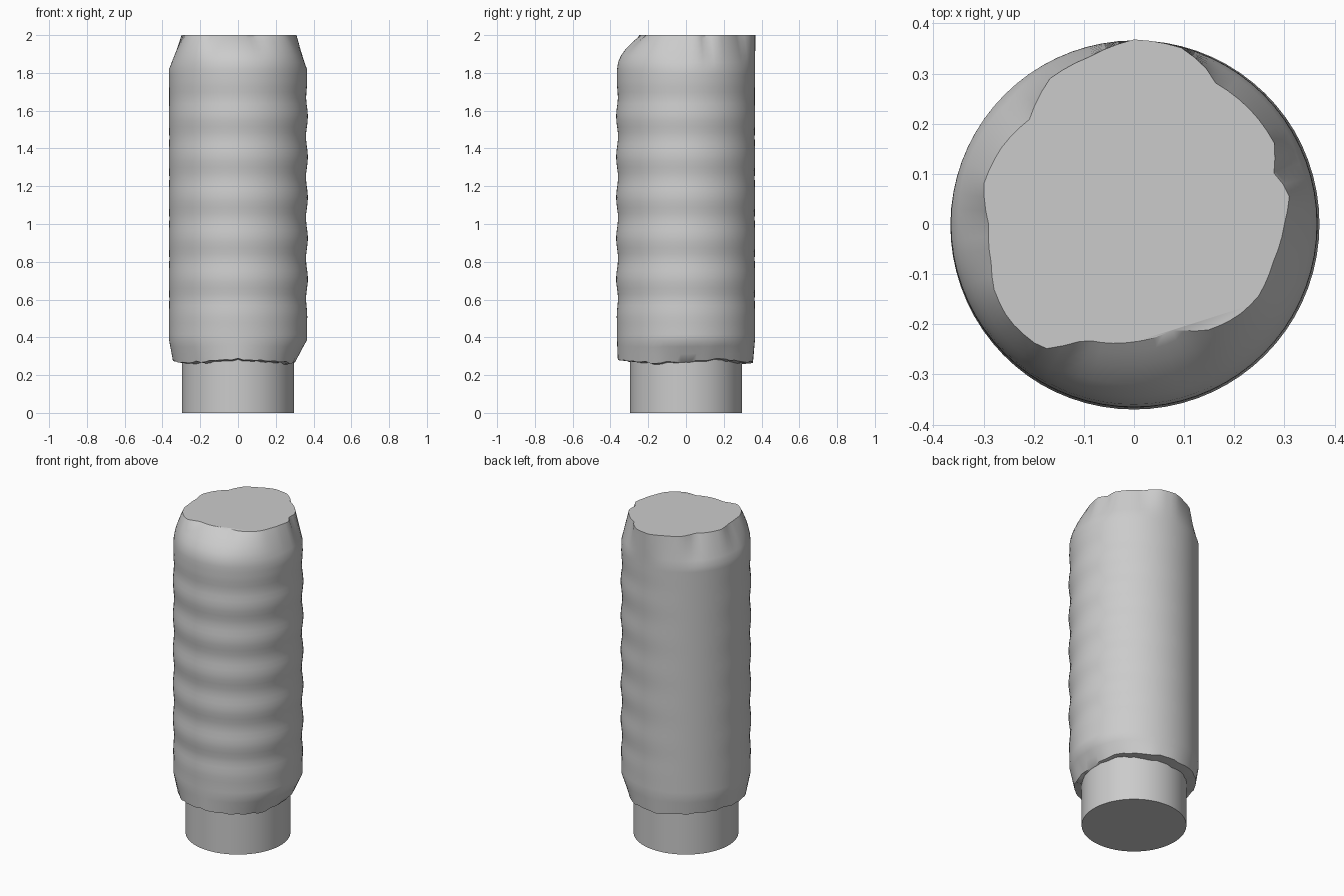
import bpy, bmesh, math, random
from mathutils import Vector

cube = bpy.data.objects.get("Cube")
if cube:
    bpy.data.objects.remove(cube, do_unlink=True)

random.seed(4)
SEG = 72
BODY_R, NECK_R = 0.365, 0.296

# Plain grey material
grey = bpy.data.materials.new("plain grey")
grey.use_nodes = True
colour = (0.6, 0.6, 0.6, 1)
grey.diffuse_color = colour
grey.node_tree.nodes["Principled BSDF"].inputs["Base Color"].default_value = colour

# Outlines as (angle in degrees, radius)
TOP = [(0, .30), (11, .316), (20, .297), (30, .323), (43, .325), (60, .325), (66, .345),
       (75, .364), (90, .368), (105, .345), (120, .335), (135, .295), (150, .305),
       (165, .31), (180, .29), (195, .295), (205, .308), (217, .314), (234, .308),
       (240, .28), (247, .25), (270, .235), (291, .225), (305, .258), (319, .277),
       (330, .287), (345, .288)]
LIP = [(0, .302), (20, .315), (45, .33), (70, .35), (90, .355), (135, .35), (180, .345),
       (225, .34), (250, .355), (270, .362), (295, .35), (320, .335), (345, .31)]


def polar(table, deg):
    """Radius of an outline at an angle, linear between its points."""
    pts = table + [(table[0][0] + 360, table[0][1])]
    for (a0, r0), (a1, r1) in zip(pts, pts[1:]):
        if a0 <= deg <= a1:
            return r0 + (r1 - r0) * (deg - a0) / (a1 - a0)


def ripple(z, deg):
    """Soft horizontal ripples that fade out on the back right."""
    fade = 0.5 - 0.5 * math.cos(math.radians(deg - 135))
    ends = max(0, min(1, (z - .45) / .15, (1.8 - z) / .15))
    return .005 * ends * min(1, fade * 1.6) * math.cos(math.tau * (z - 1.354) / .215)


def loft(name, rings, sharp=35):
    """Closed solid from rings of points."""
    bm = bmesh.new()
    loops = [[bm.verts.new(p) for p in ring] for ring in rings]
    for low, high in zip(loops, loops[1:]):
        for i in range(SEG):
            j = (i + 1) % SEG
            bm.faces.new((low[i], low[j], high[j], high[i]))
    bm.faces.new(loops[0][::-1])
    bm.faces.new(loops[-1])
    mesh = bpy.data.meshes.new(name)
    bm.to_mesh(mesh)
    bm.free()
    mesh.materials.append(grey)
    obj = bpy.data.objects.new(name, mesh)
    bpy.context.collection.objects.link(obj)
    bpy.ops.object.select_all(action='DESELECT')
    obj.select_set(True)
    bpy.context.view_layer.objects.active = obj
    bpy.ops.object.shade_smooth_by_angle(angle=math.radians(sharp))
    return obj


ANGLES = [i * 360 / SEG for i in range(SEG)]


def ring(radius, height):
    """Ring of points from radius and height functions of the angle."""
    pts = []
    for d in ANGLES:
        a, r = math.radians(d), radius(d)
        pts.append(Vector((r * math.cos(a), r * math.sin(a), height(d))))
    return pts


# Neck at the bottom
loft("neck", [ring(lambda d: NECK_R, lambda d, z=z: z) for z in (0, .1, .2, .31)])

# Ragged lower edge of the body
lip_z = {d: .275 + .008 * math.sin(math.radians(3 * d)) + random.uniform(-.006, .006)
         for d in ANGLES}
rings = [ring(lambda d: NECK_R - .004, lambda d: lip_z[d] - .006),
         ring(lambda d: polar(LIP, d), lambda d: lip_z[d])]
for t in (.35, .7):
    rings.append(ring(lambda d, t=t: polar(LIP, d) * (1 - t) + BODY_R * t,
                      lambda d, t=t: lip_z[d] + (.385 - lip_z[d]) * t))

# Rippled body
for i in range(48):
    z = .385 + i * (1.82 - .385) / 47
    rings.append(ring(lambda d, z=z: BODY_R + ripple(z, d), lambda d, z=z: z))

# Shoulder, rounded on the front, closing to the uneven flat top
for t in (.2, .4, .6, .8, .92, 1):
    def shoulder(d, t=t):
        power = 1 + max(0, -math.sin(math.radians(d)))
        return BODY_R - (BODY_R - polar(TOP, d)) * t ** power
    rings.append(ring(shoulder, lambda d, t=t: 1.82 + .18 * t))
loft("body", rings)
